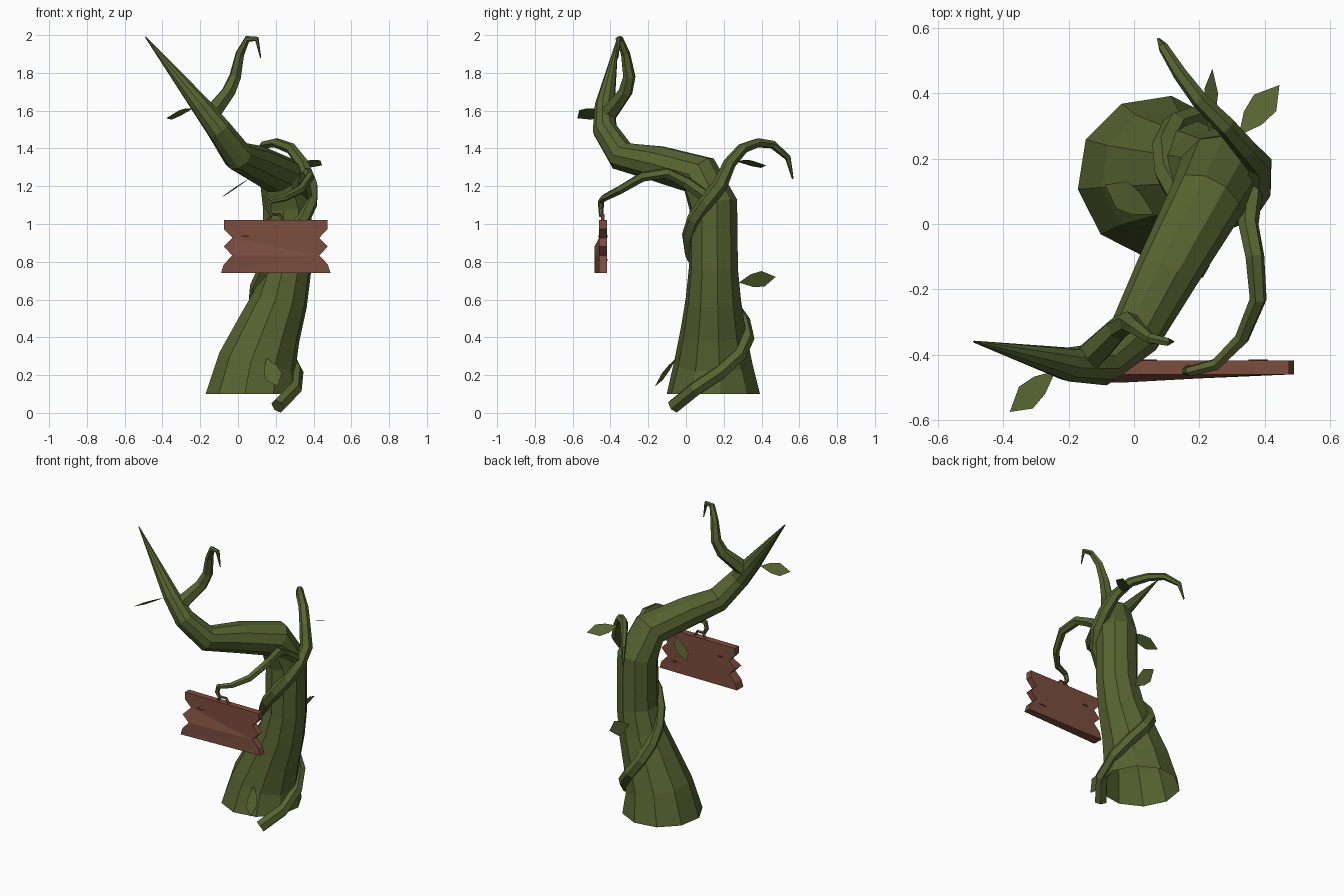
import bpy, bmesh, math
from mathutils import Vector

cube = bpy.data.objects.get("Cube")
if cube:
    bpy.data.objects.remove(cube, do_unlink=True)


def material(name, red, green, blue):
    mat = bpy.data.materials.new(name)
    mat.use_nodes = True
    color = (red, green, blue, 1)
    mat.diffuse_color = color
    mat.node_tree.nodes["Principled BSDF"].inputs["Base Color"].default_value = color
    return mat


GREEN = material("moss green", 0.095, 0.125, 0.03)
BROWN = material("red brown wood", 0.2, 0.075, 0.048)
DARK = material("dark wood crack", 0.06, 0.02, 0.015)


def finish(name, bm, mat):
    mesh = bpy.data.meshes.new(name)
    bm.to_mesh(mesh)
    bm.free()
    mesh.materials.append(mat)
    obj = bpy.data.objects.new(name, mesh)
    bpy.context.collection.objects.link(obj)
    return obj


def stem(z):
    """Centre and radius of the upright trunk, which flares and leans at its foot."""
    t = min(max((z - 0.1) / 0.7, 0), 1)
    lean = t * t * (3 - 2 * t)
    return Vector((0.075 + 0.185 * lean, 0.145, z)), 0.13 + 0.12 * (1 - t) ** 1.5


def taper(points, base, tip, power=0.8):
    """Pair each point with a radius that shrinks along the path length."""
    points = [Vector(p) for p in points]
    lengths = [0]
    for a, b in zip(points, points[1:]):
        lengths.append(lengths[-1] + (b - a).length)
    total = lengths[-1]
    return [(p, tip + (base - tip) * (1 - length / total) ** power)
            for p, length in zip(points, lengths)]


def tube(name, stations, sides, mat=GREEN, upright=False):
    """Faceted tube through (centre, radius) stations; an upright one has an open foot."""
    bm = bmesh.new()
    centres = [centre for centre, radius in stations]
    rings = []
    for i, (centre, radius) in enumerate(stations):
        before = centre - centres[max(i - 1, 0)]
        after = centres[min(i + 1, len(centres) - 1)] - centre
        direction = (before.normalized() + after.normalized()).normalized()
        if rings:
            normal = tangent.rotation_difference(direction) @ normal
        else:
            if upright:
                direction = Vector((0, 0, 1))
            normal = direction.orthogonal().normalized()
        tangent = direction
        side = tangent.cross(normal)
        angles = [math.tau * k / sides for k in range(sides)]
        rings.append([bm.verts.new(centre + radius * (math.cos(a) * normal + math.sin(a) * side))
                      for a in angles])
    for low, high in zip(rings, rings[1:]):
        for k in range(sides):
            n = (k + 1) % sides
            bm.faces.new((low[k], low[n], high[n], high[k]))
    bm.faces.new(rings[-1])
    if not upright:
        bm.faces.new(reversed(rings[0]))
    return finish(name, bm, mat)


def leaf(name, base, tip, across):
    """Flat pointed leaf from base to tip, widened along the across direction."""
    base, tip, across = Vector(base), Vector(tip), Vector(across)
    length = tip - base
    half = (across - across.project(length)).normalized() * 0.047
    bm = bmesh.new()
    corners = [base, base + length * 0.35 + half * 0.8, base + length * 0.65 + half,
               tip, base + length * 0.65 - half, base + length * 0.35 - half * 0.8]
    bm.faces.new([bm.verts.new(corner) for corner in corners])
    return finish(name, bm, GREEN)


def slab(name, outline, front, thickness, mat):
    """Upright plate with the given (x, z) outline."""
    bm = bmesh.new()
    face = bm.faces.new([bm.verts.new((x, front, z)) for x, z in outline])
    extruded = bmesh.ops.extrude_face_region(bm, geom=[face], use_keep_orig=True)
    moved = [v for v in extruded["geom"] if isinstance(v, bmesh.types.BMVert)]
    bmesh.ops.translate(bm, verts=moved, vec=(0, thickness, 0))
    bmesh.ops.triangulate(bm, faces=bm.faces[:])
    bmesh.ops.recalc_face_normals(bm, faces=bm.faces[:])
    return finish(name, bm, mat)


# Trunk, bending forward into the long pointed limb
trunk = [stem(0.1 + i / 6) for i in range(7)]
limb = taper([trunk[-1][0], (0.22, 0.07, 1.26), (0.1, -0.15, 1.32), (0, -0.34, 1.36),
              (-0.1, -0.43, 1.5), (-0.2, -0.43, 1.63), (-0.49, -0.36, 1.99)], 0.128, 0.003)
tube("trunk", trunk + limb[1:], 10, upright=True)

# Hooked twig forking off the limb
tube("forked_twig", taper([(-0.15, -0.42, 1.57), (-0.05, -0.32, 1.7), (-0.015, -0.3, 1.78),
                           (0.01, -0.32, 1.9), (0.05, -0.35, 1.98), (0.1, -0.36, 1.98),
                           (0.12, -0.36, 1.88)], 0.05, 0.003), 6)

# Vine that spirals once round the trunk, then arches out behind
vine = []
for i in range(14):
    z = 0.035 + 0.09 * i
    centre, radius = stem(z)
    angle = math.radians(370 * z - 70)
    around = Vector((math.cos(angle), math.sin(angle), 0))
    vine.append((centre + radius * around, 0.04))
tail = taper([vine[-1][0], (0.34, 0.23, 1.32), (0.28, 0.3, 1.4), (0.2, 0.38, 1.43),
              (0.14, 0.46, 1.42), (0.09, 0.54, 1.35), (0.075, 0.565, 1.24)], 0.038, 0.005, 0.6)
tube("winding_vine", vine + tail[1:], 6)

# Side shoot that carries the sign
tube("sign_shoot", taper([(0.36, 0.1, 1.15), (0.35, 0, 1.22), (0.37, -0.1, 1.27),
                          (0.38, -0.23, 1.25), (0.33, -0.35, 1.18), (0.25, -0.43, 1.14),
                          (0.17, -0.45, 1.12), (0.16, -0.45, 1.08), (0.18, -0.45, 1.04)],
                         0.034, 0.01, 0.6), 6)

# Leaves
leaf("vine_top_leaf", (0.32, 0.27, 1.33), (0.445, 0.425, 1.31), (2, -1, 1))
leaf("vine_back_leaf", (0.23, 0.28, 0.69), (0.24, 0.475, 0.72), (1, 0, 2))
leaf("root_leaf", (0.15, -0.05, 0.29), (0.21, -0.165, 0.14), (2, 0, 1))
leaf("limb_leaf", (-0.24, -0.45, 1.61), (-0.38, -0.575, 1.56), (1, -1, 1))
leaf("trunk_leaf", (0.06, 0.03, 1.24), (-0.09, 0.12, 1.14), (1, 3, 1))

# Board with splintered ends: alternate rows are notched, the foot row juts out
right_end, left_end = [], []
for row in range(7):
    z = 0.74 + 0.28 * row / 6
    reach = 0.29 if row == 0 else 0.23 if row in (2, 4) else 0.275
    right_end.append((0.2 + reach, z))
    left_end.append((0.2 - reach, z))
board = slab("sign_board", right_end + left_end[::-1], -0.46, 0.043, BROWN)
# The lower corner of the board curls forward
for v in board.data.vertices:
    if v.co.x < 0 and v.co.z < 0.9 and v.co.y < -0.45:
        v.co.y -= 0.025

# Cracks on both faces of the board
for end, x, z in (("left", 0.38, 0.81), ("right", 0.04, 0.935)):
    crack = [(x - 0.03, z), (x, z + 0.006), (x + 0.03, z), (x, z - 0.006)]
    for side, y in (("front", -0.462), ("back", -0.419)):
        slab(f"sign_crack_{side}_{end}", crack, y, 0.004, DARK)

# Cord that hangs the board on the shoot
cord = [(0.2 + x, -0.44, z) for x, z in ((-0.05, 1), (-0.02, 1.05), (0.02, 1.05), (0.05, 1))]
tube("sign_cord", taper(cord, 0.009, 0.009), 5, BROWN)
